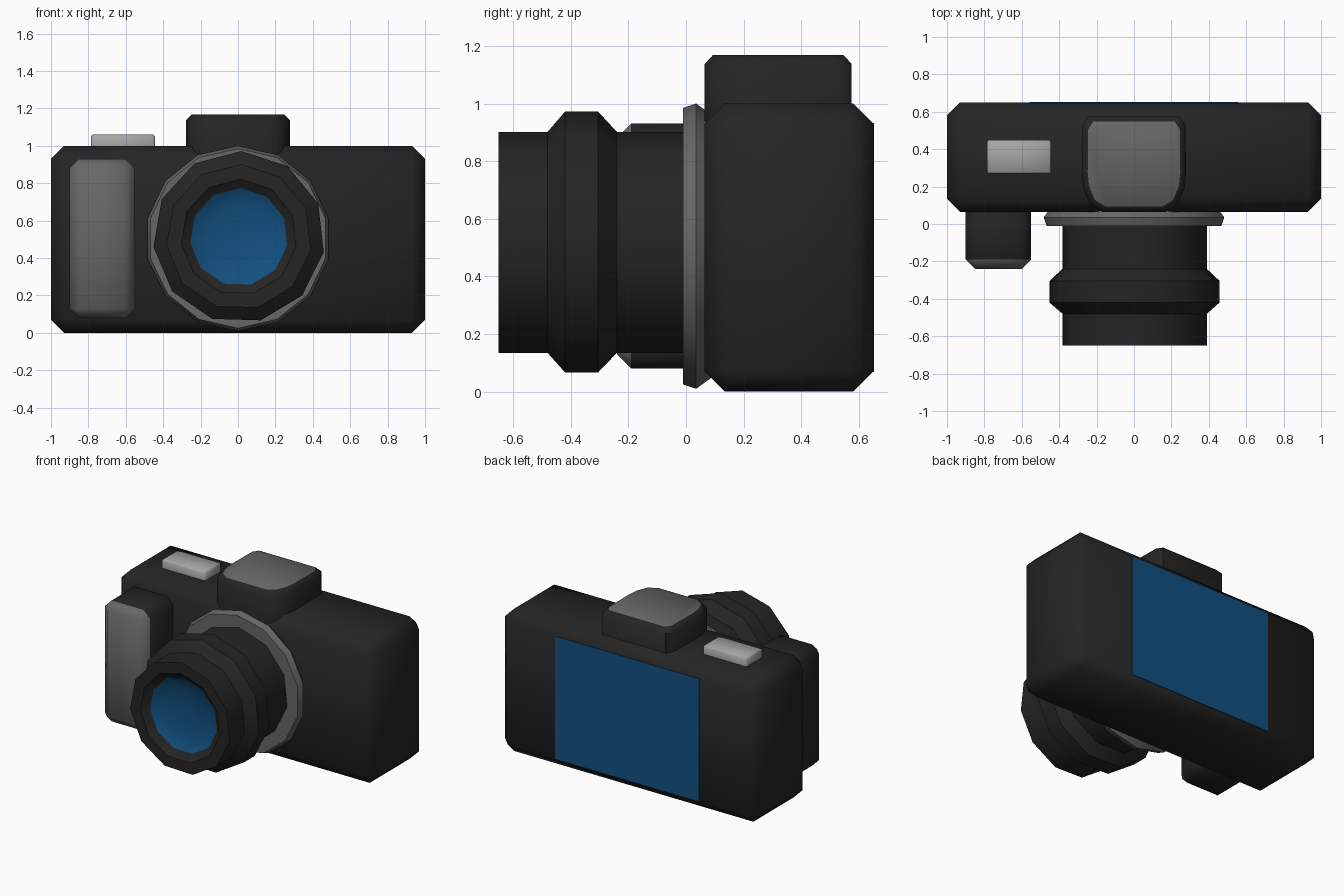
import bpy, bmesh, math
from mathutils import Vector

if "Cube" in bpy.data.objects:
    bpy.data.objects.remove(bpy.data.objects["Cube"])


def material(name, rgb):
    m = bpy.data.materials.new(name)
    m.diffuse_color = (*rgb, 1)
    m.use_nodes = True
    m.node_tree.nodes["Principled BSDF"].inputs["Base Color"].default_value = m.diffuse_color
    return m


BLACK = material("black casing", (0.018, 0.018, 0.018))
GREY = material("mid grey", (0.135, 0.135, 0.135))
SILVER = material("light grey", (0.38, 0.38, 0.38))
BLUE = material("glass blue", (0.006, 0.08, 0.215))


def finish(bm, name, mats, rule=None, angle=40):
    bmesh.ops.recalc_face_normals(bm, faces=bm.faces[:])
    bm.normal_update()
    if rule:
        for f in bm.faces:
            f.material_index = rule(f)
    me = bpy.data.meshes.new(name)
    bm.to_mesh(me)
    bm.free()
    for m in mats:
        me.materials.append(m)
    ob = bpy.data.objects.new(name, me)
    bpy.context.collection.objects.link(ob)
    bpy.ops.object.select_all(action='DESELECT')
    ob.select_set(True)
    bpy.context.view_layer.objects.active = ob
    bpy.ops.object.shade_smooth_by_angle(angle=math.radians(angle))
    return ob


def box(name, lo, hi, bevel, mats, rule=None, angle=50):
    """Box between two corners with single-step chamfered edges."""
    bm = bmesh.new()
    bmesh.ops.create_cube(bm, size=1)
    lo, hi = Vector(lo), Vector(hi)
    for v in bm.verts:
        v.co = Vector(lo[i] + (v.co[i] + 0.5) * (hi[i] - lo[i]) for i in range(3))
    if bevel:
        bmesh.ops.bevel(bm, geom=bm.edges[:], offset=bevel, segments=1,
                        affect='EDGES', profile=0.5)
    return finish(bm, name, mats, rule, angle)


def lathe(name, profile, sides, centre, mats, rule=None, turn=0.0):
    """Spin (radius, y) points round an axis along y, capping both ends."""
    bm = bmesh.new()
    rings = []
    for r, y in profile:
        ring = []
        for i in range(sides):
            a = math.pi / 2 + turn + 2 * math.pi * i / sides
            ring.append(bm.verts.new((centre[0] + r * math.cos(a), y,
                                      centre[1] + r * math.sin(a))))
        rings.append(ring)
    for a, b in zip(rings, rings[1:]):
        for i in range(sides):
            j = (i + 1) % sides
            bm.faces.new((a[i], a[j], b[j], b[i]))
    bm.faces.new(rings[0])
    bm.faces.new(rings[-1])
    return finish(bm, name, mats, rule)


# Main casing
box("body", (-1, 0.065, 0), (1, 0.65, 1), 0.07, [BLACK])

# Hand grip with grey front pad
box("hand_grip", (-0.9, -0.24, 0.08), (-0.55, 0.15, 0.93), 0.05, [BLACK, GREY],
    lambda f: int(f.normal.y < -0.3))

# Shutter button
box("shutter_button", (-0.785, 0.27, 0.95), (-0.445, 0.45, 1.06), 0.008, [SILVER])

# Viewfinder hump: rounded outline, chamfered rim, grey top
half = [(0.17, 0.065), (0.235, 0.105), (0.27, 0.19), (0.278, 0.27),
        (0.275, 0.53), (0.245, 0.575)]
outline = half + [(-x, y) for x, y in reversed(half)]
bm = bmesh.new()
levels = []
for z, s in ((0.9, 1), (1.137, 1), (1.168, 0.89)):
    levels.append([bm.verts.new((x * s, 0.32 + (y - 0.32) * s, z)) for x, y in outline])
n = len(outline)
for a, b in zip(levels, levels[1:]):
    for i in range(n):
        bm.faces.new((a[i], a[(i + 1) % n], b[(i + 1) % n], b[i]))
bm.faces.new(levels[0])
bm.faces.new(levels[-1])
finish(bm, "viewfinder_hump", [BLACK, GREY], lambda f: int(f.normal.z > 0.95), 50)

# Lens mount ring
lathe("lens_mount", [(0.455, 0.09), (0.495, 0.035), (0.48, -0.01)], 14,
      (0, 0.505), [GREY])

# Lens barrel with focus ring, recessed blue glass at the front
lathe("lens_barrel",
      [(0.39, 0.05), (0.39, -0.24), (0.46, -0.305), (0.46, -0.42), (0.39, -0.48),
       (0.39, -0.65), (0.31, -0.65), (0.262, -0.61), (0.17, -0.585), (0.06, -0.575)],
      11, (0.005, 0.512), [BLACK, BLUE],
      lambda f: int(max(math.hypot(v.co.x - 0.005, v.co.z - 0.512)
                        for v in f.verts) < 0.27), -0.03)

# Rear screen
box("rear_screen", (-0.56, 0.645, 0.068), (0.56, 0.653, 0.932), 0, [BLUE])
